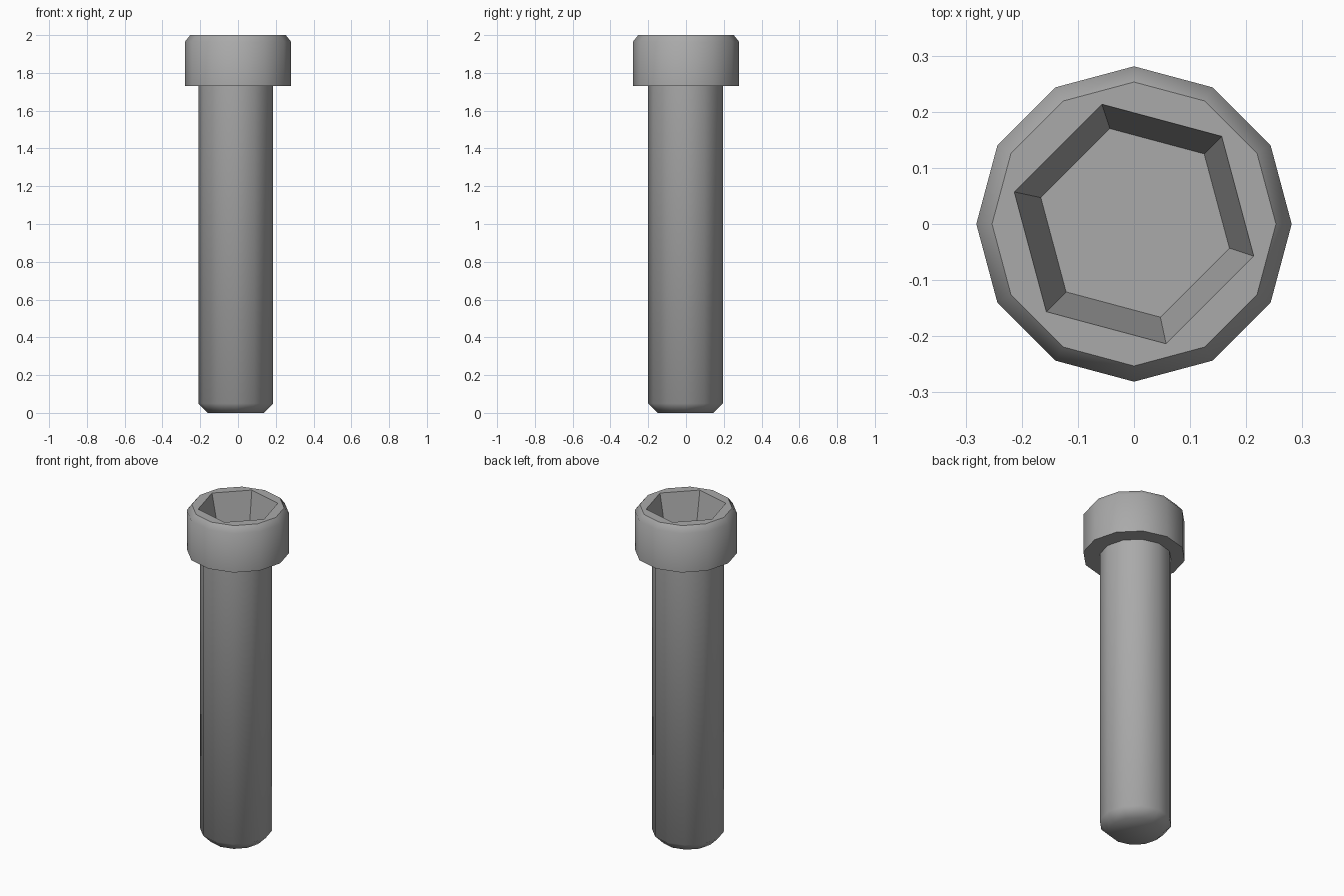
import bpy, bmesh
from math import cos, sin, pi, radians

cube = bpy.data.objects.get("Cube")
if cube:
    bpy.data.objects.remove(cube, do_unlink=True)

steel = bpy.data.materials.new("grey steel")
steel.use_nodes = True
GREY = (0.4, 0.4, 0.4, 1)
steel.diffuse_color = GREY
steel.node_tree.nodes["Principled BSDF"].inputs["Base Color"].default_value = GREY


def ring(bm, sides, radius, z, turn=0.0, cx=0.0, cy=0.0):
    """Regular polygon of vertices at height z."""
    angles = [turn + 2 * pi * i / sides for i in range(sides)]
    return [bm.verts.new((cx + radius * cos(a), cy + radius * sin(a), z)) for a in angles]


def skin(bm, lower, upper):
    """Quads between two rings of equal size."""
    n = len(lower)
    for i in range(n):
        j = (i + 1) % n
        bm.faces.new((lower[i], lower[j], upper[j], upper[i]))


def loop_edges(bm, verts):
    return [bm.edges.get((v, verts[i - 1])) for i, v in enumerate(verts)]


def finish(bm, name):
    bmesh.ops.recalc_face_normals(bm, faces=bm.faces[:])
    mesh = bpy.data.meshes.new(name)
    bm.to_mesh(mesh)
    bm.free()
    mesh.materials.append(steel)
    obj = bpy.data.objects.new(name, mesh)
    bpy.context.collection.objects.link(obj)
    bpy.ops.object.select_all(action='DESELECT')
    obj.select_set(True)
    bpy.context.view_layer.objects.active = obj
    bpy.ops.object.shade_smooth_by_angle(angle=radians(48))


# Head: twelve-sided cap with a chamfered rim and a tapered hex socket
bm = bmesh.new()
base, side, rim = [ring(bm, 12, r, z) for r, z in ((0.281, 1.73), (0.281, 1.965), (0.253, 2.0))]
bm.faces.new(base)
skin(bm, base, side)
skin(bm, side, rim)
mouth = ring(bm, 6, 0.221, 2.0, radians(-15))
floor = ring(bm, 6, 0.174, 1.8, radians(-15), 0.002, 0.002)
skin(bm, floor, mouth)
bm.faces.new(floor)
bmesh.ops.triangle_fill(bm, use_beauty=True, normal=(0, 0, 1),
                        edges=loop_edges(bm, rim) + loop_edges(bm, mouth))
finish(bm, "socket_head")

# Shaft: slightly off-centre rod with a chamfered tip
bm = bmesh.new()
tip, shoulder, top = [ring(bm, 12, r, z, 0, -0.012, -0.002)
                      for r, z in ((0.148, 0.0), (0.198, 0.05), (0.198, 1.74))]
skin(bm, tip, shoulder)
skin(bm, shoulder, top)
bm.faces.new(tip)
bm.faces.new(top)
finish(bm, "shaft")
